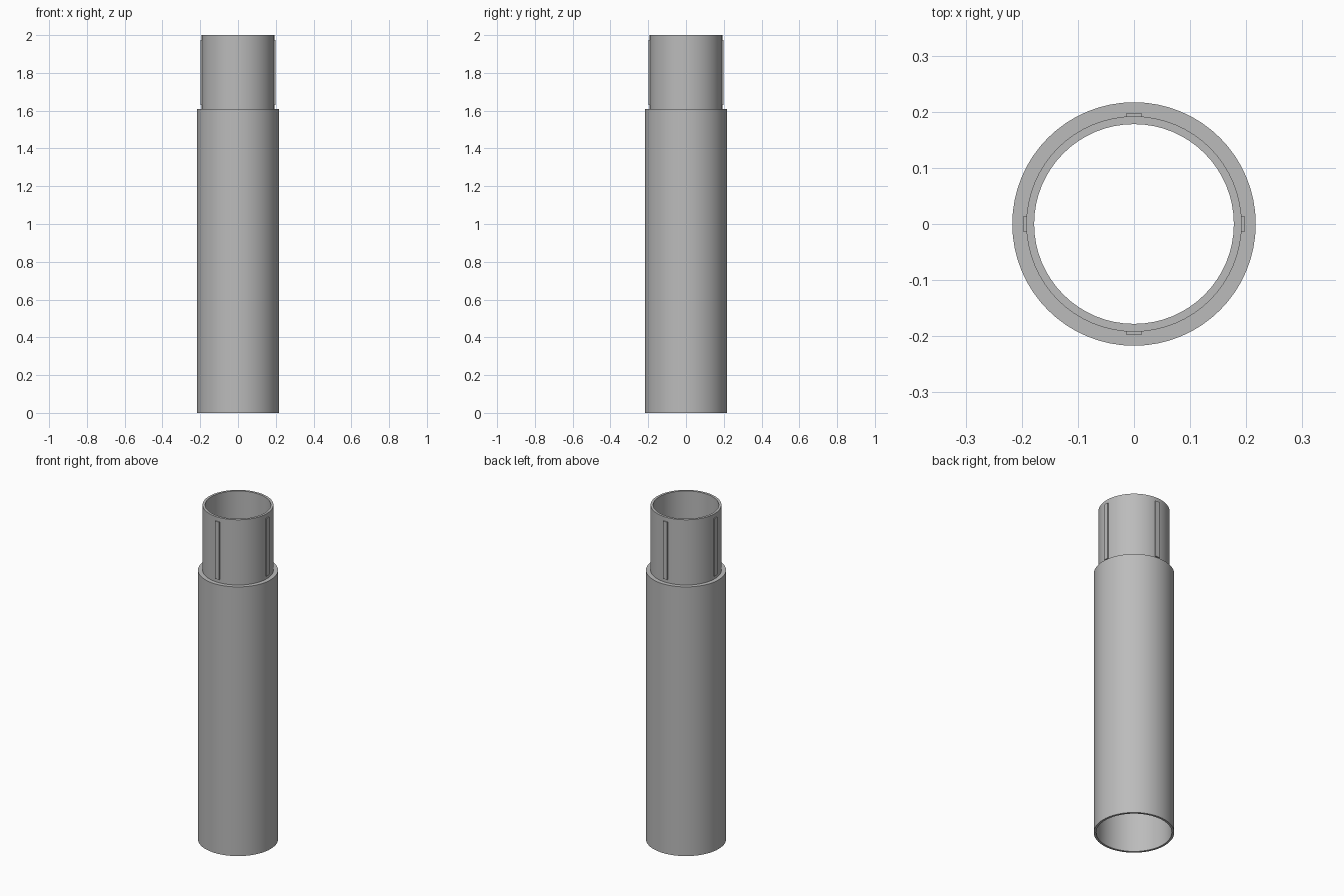
import bpy
import bmesh
from math import radians
from mathutils import Matrix, Vector

if "Cube" in bpy.data.objects:
    bpy.data.objects.remove(bpy.data.objects["Cube"])

SEGMENTS = 64
BODY_RADIUS, BODY_BORE = 0.217, 0.204
NECK_RADIUS, NECK_BORE = 0.192, 0.178
SHOULDER, TOP = 1.61, 2.0
WALL = 0.014

grey = bpy.data.materials.new("plain grey")
grey.use_nodes = True
colour = (0.5, 0.5, 0.5, 1)
grey.diffuse_color = colour
grey.node_tree.nodes["Principled BSDF"].inputs["Base Color"].default_value = colour


def add_object(name, bm):
    bmesh.ops.recalc_face_normals(bm, faces=bm.faces)
    mesh = bpy.data.meshes.new(name)
    bm.to_mesh(mesh)
    bm.free()
    mesh.materials.append(grey)
    obj = bpy.data.objects.new(name, mesh)
    bpy.context.collection.objects.link(obj)
    return obj


# Stepped hollow tube: closed wall section spun around z
profile = [
    (BODY_BORE, 0), (BODY_RADIUS, 0), (BODY_RADIUS, SHOULDER),
    (NECK_RADIUS, SHOULDER), (NECK_RADIUS, TOP), (NECK_BORE, TOP),
    (NECK_BORE, SHOULDER - WALL), (BODY_BORE, SHOULDER - WALL),
]
bm = bmesh.new()
verts = [bm.verts.new((r, 0, z)) for r, z in profile]
edges = [bm.edges.new((v, verts[i - 1])) for i, v in enumerate(verts)]
bmesh.ops.spin(bm, geom=verts + edges, cent=(0, 0, 0), axis=(0, 0, 1),
               angle=radians(360), steps=SEGMENTS, use_merge=True)
bmesh.ops.remove_doubles(bm, verts=bm.verts, dist=0.0001)
tube = add_object("stepped_tube", bm)
bpy.context.view_layer.objects.active = tube
tube.select_set(True)
bpy.ops.object.shade_smooth_by_angle(angle=radians(30))

# Four raised ribs around the neck
RIB_INNER, RIB_OUTER, RIB_WIDTH = 0.188, 0.198, 0.027
RIB_LOW, RIB_HIGH = 1.63, 1.975
size = Vector((RIB_OUTER - RIB_INNER, RIB_WIDTH, RIB_HIGH - RIB_LOW))
centre = Vector(((RIB_INNER + RIB_OUTER) / 2, 0, (RIB_LOW + RIB_HIGH) / 2))
for i, side in enumerate(("left", "back", "right", "front")):
    bm = bmesh.new()
    place = (Matrix.Rotation(radians(90 * i), 4, "Z")
             @ Matrix.Translation(centre) @ Matrix.Diagonal(size).to_4x4())
    bmesh.ops.create_cube(bm, size=1, matrix=place)
    add_object(side + "_rib", bm)
